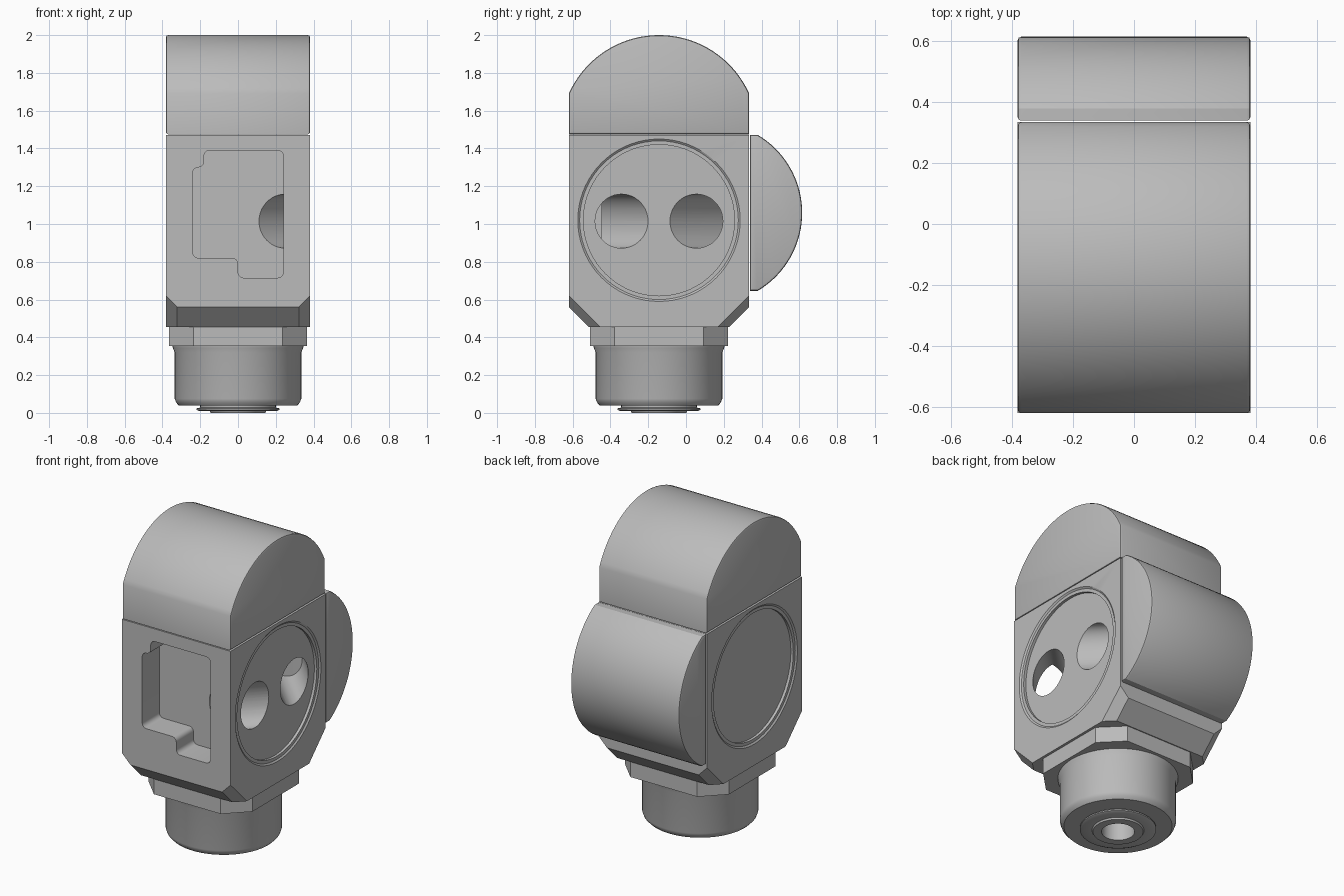
import bpy, bmesh, math
from mathutils import Matrix, Vector

if "Cube" in bpy.data.objects:
    bpy.data.objects.remove(bpy.data.objects["Cube"])

grey = bpy.data.materials.new("machined_grey")
grey.use_nodes = True
grey.diffuse_color = (0.5, 0.5, 0.5, 1)
grey.node_tree.nodes["Principled BSDF"].inputs["Base Color"].default_value = (0.5, 0.5, 0.5, 1)

MID = -0.143          # y of the body axis
FRONT, BACK = -0.62, 0.334
HALF = 0.382


def finish(name, bm):
    bmesh.ops.recalc_face_normals(bm, faces=bm.faces)
    mesh = bpy.data.meshes.new(name)
    bm.to_mesh(mesh)
    bm.free()
    mesh.materials.append(grey)
    ob = bpy.data.objects.new(name, mesh)
    bpy.context.collection.objects.link(ob)
    return ob


def prism(points, axis, start, end):
    """Extrude a 2D outline along x, y or z."""
    def place(p, t):
        return {"x": (t, p[0], p[1]), "y": (p[0], t, p[1]), "z": (p[0], p[1], t)}[axis]
    bm = bmesh.new()
    base = bm.faces.new([bm.verts.new(place(p, start)) for p in points])
    new = bmesh.ops.extrude_face_region(bm, geom=[base])["geom"]
    move = Vector(place((0, 0), end - start))
    bmesh.ops.translate(bm, vec=move, verts=[v for v in new if isinstance(v, bmesh.types.BMVert)])
    bmesh.ops.recalc_face_normals(bm, faces=bm.faces)
    return bm


def lathe(profile, matrix):
    """Revolve an (r, z) profile around z."""
    bm = bmesh.new()
    verts = [bm.verts.new((r, 0, z)) for r, z in profile]
    edges = [bm.edges.new(pair) for pair in zip(verts, verts[1:])]
    bmesh.ops.spin(bm, geom=verts + edges, cent=(0, 0, 0), axis=(0, 0, 1),
                   angle=math.tau, steps=72, use_duplicate=False)
    bmesh.ops.remove_doubles(bm, verts=bm.verts, dist=1e-5)
    bmesh.ops.transform(bm, matrix=matrix, verts=bm.verts)
    return bm


def activate(ob):
    bpy.ops.object.select_all(action="DESELECT")
    ob.select_set(True)
    bpy.context.view_layer.objects.active = ob


def cut(ob, cutter):
    mod = ob.modifiers.new("cut", "BOOLEAN")
    mod.operation, mod.solver, mod.object = "DIFFERENCE", "EXACT", cutter
    activate(ob)
    bpy.ops.object.modifier_apply(modifier=mod.name)
    bpy.data.objects.remove(cutter)


def smooth(ob, angle=25):
    activate(ob)
    bpy.ops.object.shade_smooth_by_angle(angle=math.radians(angle))


def bevel_ends(bm, width):
    """Round the outline edges of the two x-facing caps."""
    caps = [f for f in bm.faces if abs(f.normal.x) > 0.9]
    edges = list({e for f in caps for e in f.edges})
    bmesh.ops.bevel(bm, geom=edges, offset=width, segments=2, profile=0.5, affect="EDGES")


def arc(radius, half_chord, steps=36):
    """Points (across, height) of an arc centred on the origin."""
    a = math.asin(half_chord / radius)
    return [(radius * math.sin(t), radius * math.cos(t))
            for t in (a - 2 * a * i / steps for i in range(steps + 1))]


# Body block with chamfered lower edges and cut lower corners
depth = (BACK - FRONT) / 2
body = prism([(FRONT, 0.56), (FRONT, 1.47), (BACK, 1.47), (BACK, 0.56),
              (BACK - 0.105, 0.455), (FRONT + 0.105, 0.455)], "x", -HALF, HALF)
for sx in (-1, 1):
    for sy in (-1, 1):
        result = bmesh.ops.bisect_plane(
            body, geom=body.verts[:] + body.edges[:] + body.faces[:],
            plane_co=(sx * HALF, MID + sy * depth, 0.62),
            plane_no=(sx, sy, -1), clear_outer=True)
        rim = [g for g in result["geom_cut"] if isinstance(g, bmesh.types.BMEdge)]
        bmesh.ops.holes_fill(body, edges=rim)
body = finish("body_block", body)

# Stepped front pocket with rounded corners
pocket = prism([(-0.18, 1.39), (0.24, 1.39), (0.24, 0.715), (0, 0.715),
                (0, 0.82), (-0.24, 0.82), (-0.24, 1.3), (-0.18, 1.3)], "y", FRONT - 0.1, -0.447)
corners = [e for e in pocket.edges if abs((e.verts[0].co - e.verts[1].co).y) > 0.1]
bmesh.ops.bevel(pocket, geom=corners, offset=0.03, segments=5, profile=0.5, affect="EDGES")
cut(body, finish("pocket_cutter", pocket))

# Shallow stepped round recess on both sides
for side in (-1, 1):
    turn = Matrix.Translation((side * HALF, MID, 1.02)) @ Matrix.Rotation(side * math.pi / 2, 4, "Y")
    recess = lathe([(0, 0.02), (0.44, 0.02), (0.43, 0), (0.42, -0.008), (0.40, -0.008),
                    (0.40, -0.025), (0, -0.025)], turn)
    cut(body, finish("recess_cutter", recess))

# Two slanted bores that spread apart from the recessed side face
for sy, reach in ((-1, 0.10), (1, -0.15)):
    ring = [(MID + sy * 0.195 + 0.14 * math.cos(t), 1.015 + 0.143 * math.sin(t))
            for t in (math.tau * i / 48 for i in range(48))]
    bore = prism(ring, "x", reach, 0.42)
    for v in bore.verts:
        v.co.y += sy * (0.36 - v.co.x)
    cut(body, finish("bore_cutter", bore))
smooth(body)

# Domed cap on top
cap_arc = [(MID + u, 1.477 + w) for u, w in arc(0.523, depth)]
cap = prism([(FRONT, 1.475), (BACK, 1.475)] + cap_arc, "x", -HALF, HALF)
bevel_ends(cap, 0.012)
smooth(finish("top_cap", cap))

# Rounded housing on the back
back_arc = [(0.135 + w, 1.059 + u) for u, w in arc(0.48, 0.413)]
housing = prism([(0.339, 0.646), (0.339, 1.472)] + back_arc, "x", -HALF, HALF)
bevel_ends(housing, 0.012)
smooth(finish("back_housing", housing))

# Eight-sided collar
w, c = 0.366, 0.235
collar = [(w, -c), (w, c), (c, w), (-c, w), (-w, c), (-w, -c), (-c, -w), (c, -w)]
finish("collar", prism([(x, MID + y) for x, y in collar], "z", 0.355, 0.455))

# Round spigot with a lipped outlet and central hole
spigot = lathe([(0, 0.356), (0.347, 0.356), (0.345, 0.343), (0.335, 0.32), (0.335, 0.075),
                (0.328, 0.055), (0.312, 0.038), (0.20, 0.038), (0.20, 0.028), (0.22, 0.024),
                (0.22, 0.016), (0.205, 0.01), (0.15, 0.01), (0.145, 0), (0.095, 0),
                (0.095, 0.3), (0, 0.3)], Matrix.Translation((0, MID, 0)))
smooth(finish("spigot", spigot), 40)
